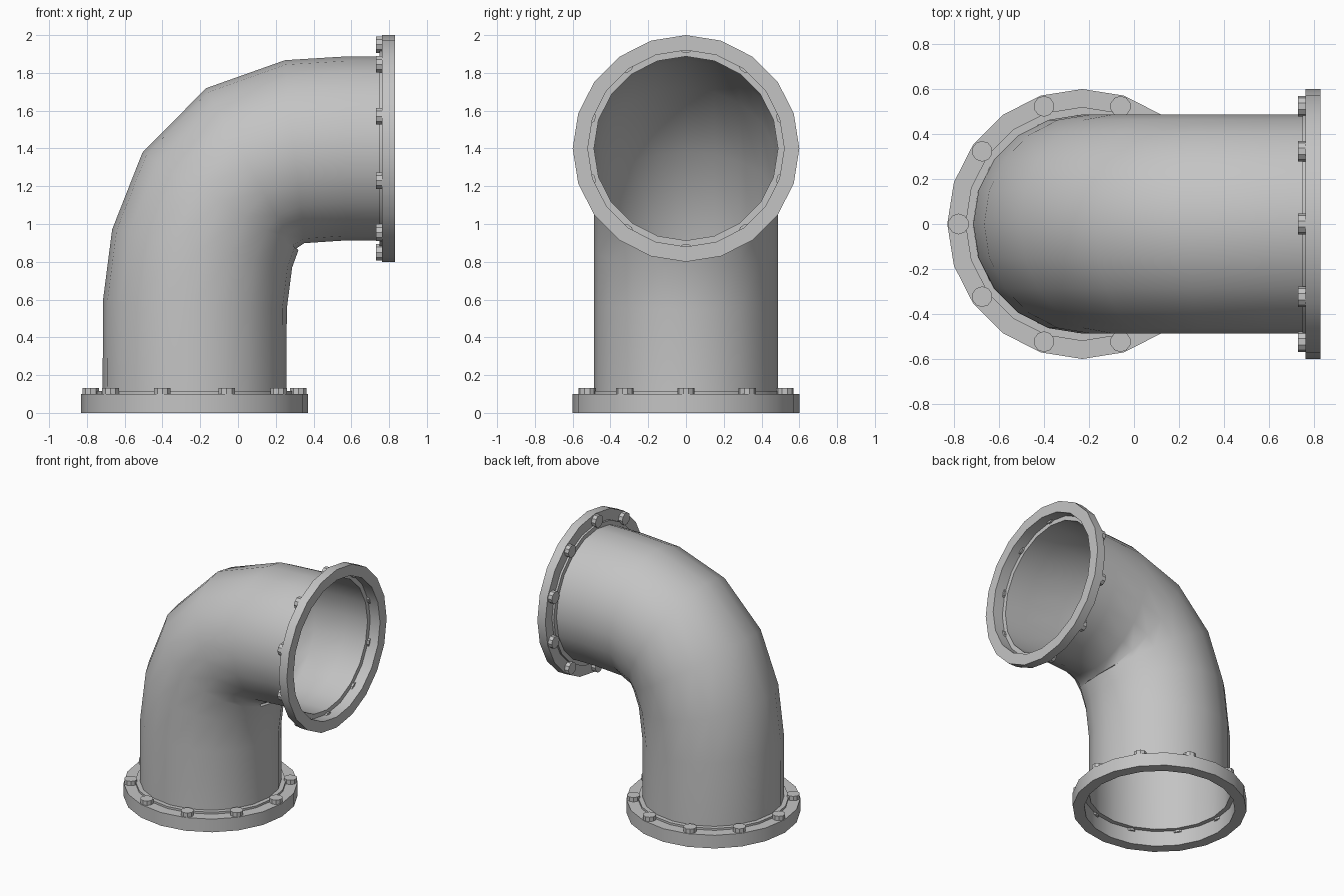
import bpy, bmesh
from math import sin, cos, pi, radians
from mathutils import Matrix, Vector

cube = bpy.data.objects.get("Cube")
if cube:
    bpy.data.objects.remove(cube, do_unlink=True)

SIDES = 20
PIPE_R = 0.487

metal = bpy.data.materials.new("grey_metal")
metal.use_nodes = True
grey = (0.55, 0.55, 0.55, 1)
metal.diffuse_color = grey
metal.node_tree.nodes["Principled BSDF"].inputs["Base Color"].default_value = grey


def finish(name, bm, matrix=None, smooth=30):
    """Turn a bmesh into a named, shaded object."""
    if matrix:
        bm.transform(matrix)
    bmesh.ops.recalc_face_normals(bm, faces=bm.faces)
    mesh = bpy.data.meshes.new(name)
    bm.to_mesh(mesh)
    bm.free()
    mesh.materials.append(metal)
    ob = bpy.data.objects.new(name, mesh)
    bpy.context.collection.objects.link(ob)
    bpy.ops.object.select_all(action='DESELECT')
    ob.select_set(True)
    bpy.context.view_layer.objects.active = ob
    bpy.ops.object.shade_smooth_by_angle(angle=radians(smooth))
    return ob


def skin(bm, rings):
    """Join successive closed rings with quads."""
    for a, b in zip(rings, rings[1:]):
        for i in range(len(a)):
            j = (i + 1) % len(a)
            bm.faces.new((a[i], a[j], b[j], b[i]))


def circle(bm, centre, u, r):
    """Ring of vertices spanned by u and the y axis."""
    v = Vector((0, 1, 0))
    return [bm.verts.new(centre + r * (cos(t) * u + sin(t) * v))
            for t in (2 * pi * i / SIDES for i in range(SIDES))]


# Elbow pipe: thin open tube, each section given as x, z, tilt in degrees
sections = [(-0.23, 0.115, 0), (-0.228, 0.575, 3), (-0.19, 0.87, 12),
            (-0.093, 1.12, 32), (0.067, 1.293, 61), (0.30, 1.383, 84),
            (0.57, 1.4, 90), (0.748, 1.4, 90)]
bm = bmesh.new()
skin(bm, [circle(bm, Vector((x, 0, z)), Vector((cos(radians(a)), 0, -sin(radians(a)))), PIPE_R)
          for x, z, a in sections])
finish("elbow_pipe", bm, smooth=60)


def flange(prefix, thick, matrix):
    """Ring with a raised thin lip towards the pipe, and ten bolts."""
    lip = thick + 0.015
    bm = bmesh.new()
    profile = [(PIPE_R, lip), (0.52, lip), (0.52, 0), (0.6, 0), (0.6, thick), (0.52, thick)]
    rings = [circle(bm, Vector((0, 0, z)), Vector((1, 0, 0)), r) for r, z in profile]
    skin(bm, rings)
    finish(prefix + "_flange", bm, matrix)

    # Bolt heads
    bm = bmesh.new()
    height = 0.034
    for k in range(10):
        place = (Matrix.Rotation(k * pi / 5, 4, 'Z')
                 @ Matrix.Translation((0.55, 0, thick + height / 2 - 0.001)))
        bmesh.ops.create_cone(bm, cap_ends=True, segments=10, radius1=0.046,
                              radius2=0.046, depth=height, matrix=place)
    finish(prefix + "_bolts", bm, matrix)


flange("bottom", 0.1, Matrix.Translation((-0.23, 0, 0)))
flange("top", 0.067, Matrix.Translation((0.83, 0, 1.4)) @ Matrix.Rotation(-pi / 2, 4, 'Y'))
